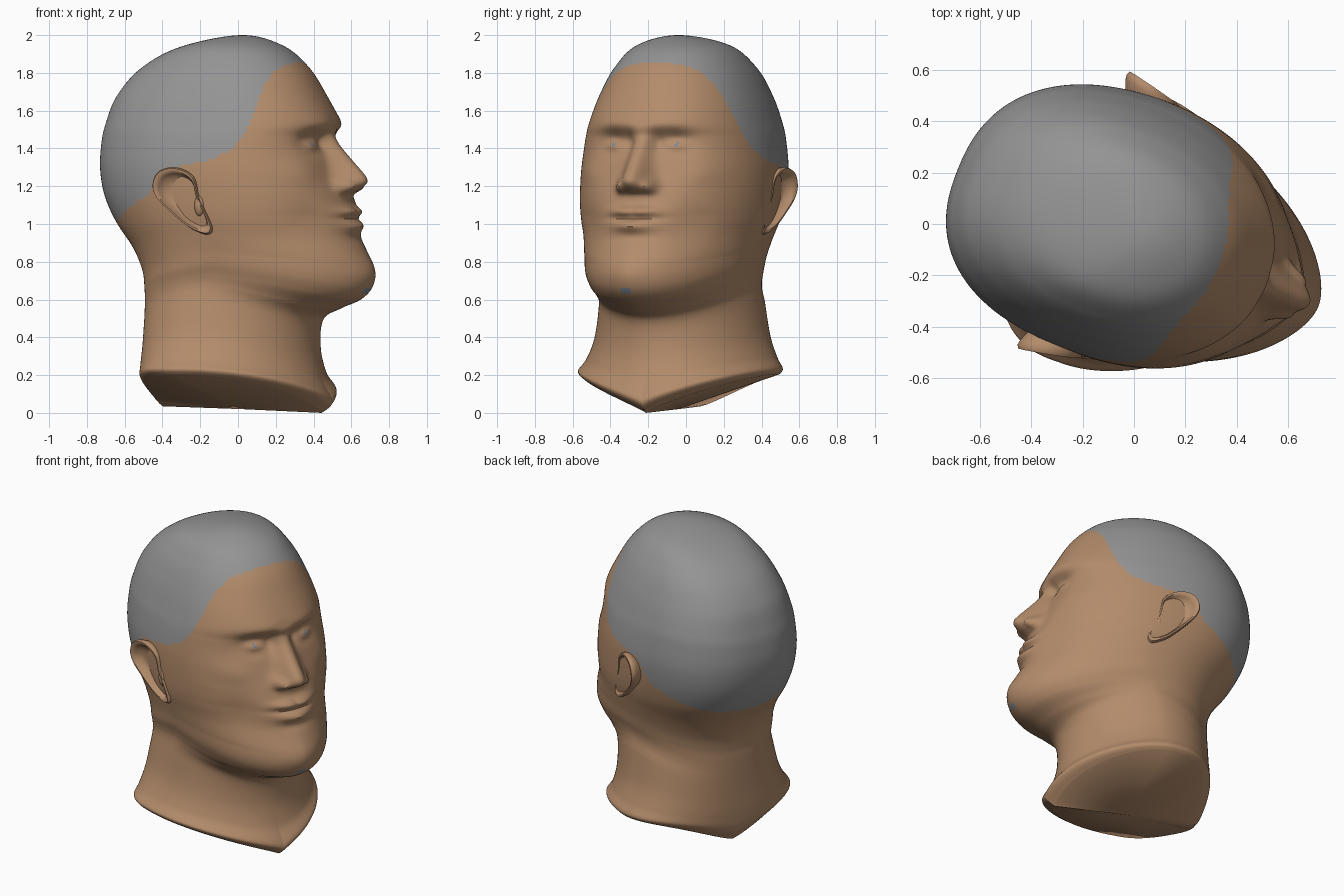
import bpy, bmesh, math
from mathutils import Matrix

if "Cube" in bpy.data.objects:
    bpy.data.objects.remove(bpy.data.objects["Cube"])

# The head is turned: its local +u (forward) points 22 degrees right of +x
PLACE = Matrix.Translation((-0.01, -0.028, 0)) @ Matrix.Rotation(math.radians(-22), 4, 'Z')


def material(name, rgb):
    m = bpy.data.materials.new(name)
    m.diffuse_color = (*rgb, 1)
    m.use_nodes = True
    m.node_tree.nodes["Principled BSDF"].inputs["Base Color"].default_value = m.diffuse_color
    return m


SKIN = material("skin tan", (0.45, 0.26, 0.145))
HAIR = material("cropped hair grey", (0.295, 0.295, 0.30))
BLUE = material("muted blue", (0.20, 0.25, 0.31))


def spline(p0, p1, p2, p3, t):
    return [0.5 * (2 * b + (c - a) * t + (2 * a - 5 * b + 4 * c - d) * t * t
                   + (3 * b - a - 3 * c + d) * t ** 3)
            for a, b, c, d in zip(p0, p1, p2, p3)]


def lerp(table, x):
    if x <= table[0][0]:
        return table[0][1]
    for (a, fa), (b, fb) in zip(table, table[1:]):
        if x <= b:
            return fa + (fb - fa) * (x - a) / (b - a)
    return table[-1][1]


def finish(name, bm, mats):
    bmesh.ops.recalc_face_normals(bm, faces=bm.faces)
    me = bpy.data.meshes.new(name)
    bm.to_mesh(me)
    bm.free()
    ob = bpy.data.objects.new(name, me)
    bpy.context.collection.objects.link(ob)
    for m in mats:
        me.materials.append(m)
    ob.matrix_world = PLACE
    bpy.ops.object.select_all(action='DESELECT')
    ob.select_set(True)
    bpy.context.view_layer.objects.active = ob
    bpy.ops.object.shade_smooth_by_angle(angle=math.radians(50))
    return ob


def loft(bm, rings):
    vr = [[bm.verts.new(p) for p in r] for r in rings]
    n = len(vr[0])
    for a, b in zip(vr, vr[1:]):
        for j in range(n):
            k = (j + 1) % n
            bm.faces.new((a[j], a[k], b[k], b[j]))
    return vr


# Contour rows, crown to neck base: front u,z | side u,width,z | back u,z
ROWS = [
    (.03, 2.0, .03, 0, 2.0, .03, 2.0),
    (.25, 1.945, -.05, .235, 1.95, -.30, 1.935),
    (.39, 1.83, -.08, .355, 1.83, -.51, 1.82),
    (.485, 1.68, -.09, .43, 1.68, -.635, 1.67),
    (.555, 1.54, -.09, .478, 1.53, -.69, 1.52),
    (.54, 1.45, -.07, .50, 1.44, -.71, 1.42),
    (.57, 1.31, -.05, .518, 1.30, -.715, 1.29),
    (.63, 1.16, -.02, .517, 1.16, -.69, 1.15),
    (.675, 1.05, .02, .507, 1.04, -.625, 1.01),
    (.70, .92, .04, .485, .94, -.525, .87),
    (.77, .77, .05, .467, .86, -.47, .75),
    (.765, .67, .05, .455, .79, -.455, .66),
    (.70, .60, .03, .438, .73, -.455, .59),
    (.58, .55, 0, .432, .68, -.455, .53),
    (.475, .49, -.03, .44, .61, -.455, .47),
    (.455, .34, -.06, .47, .42, -.455, .34),
    (.49, .18, -.07, .515, .30, -.455, .21),
    (.55, .06, -.07, .555, .235, -.445, .11),
    (.49, .0, -.07, .54, .205, -.40, .035),
]
FRONT_POWER = [(0, 2), (3, 2.2), (5, 2.25), (7, 2.05), (8, 1.88), (10, 1.76), (12, 1.88),
               (15, 1.9), (18, 1.75)]
BACK_POWER = [(0, 2), (2, 2.3), (4, 2.4), (8, 2.35), (11, 2.35), (15, 2.35), (18, 2.4)]
# Sideways lean of the back of the skull and neck, and of the neck base
BACK_LEAN = [(1, 0), (3, -.025), (8, -.03), (11, -.055), (18, -.045)]
BASE_LEAN = [(14, 0), (17, -.022)]
NOSE = [(1.12, 0), (1.155, .015), (1.185, .09), (1.215, .138), (1.24, .152),
        (1.28, .135), (1.34, .097), (1.42, .045), (1.47, .02), (1.54, 0)]
# Soft swellings and hollows: amount, side v, height z, spread v, spread z
FEATURES = [
    (-.042, .175, 1.43, .09, .06),    # eye sockets
    (-.026, .075, 1.43, .035, .05),   # inner eye corners
    (.032, .18, 1.415, .055, .028),   # eyeballs and lids
    (.008, .14, 1.535, .12, .04),     # brow ridge
    (.018, .32, 1.27, .10, .07),      # cheekbones
    (-.018, .30, 1.02, .10, .09),     # cheek hollows
    (.032, .05, 1.068, .085, .024),   # upper lip
    (-.016, 0, 1.03, .15, .010),      # mouth line
    (.034, .0, .99, .11, .028),       # lower lip
    (-.010, 0, .925, .11, .025),      # fold above chin
    (.008, 0, .75, .13, .07),         # chin
    (.045, .085, 1.20, .03, .032),    # nostril wings
]


def sculpt(u, v, z):
    a = abs(v)
    d = sum(h * math.exp(-((a - v0) / sv) ** 2 - ((z - z0) / sz) ** 2)
            for h, v0, z0, sv, sz in FEATURES)
    width = lerp([(1.17, .09), (1.25, .075), (1.36, .06), (1.5, .065)], z)
    return u + d + lerp(NOSE, z) * math.exp(-(a / width) ** 2.4)


# Head and neck: one skin lofted through the contour rows
SEG, SUB = 192, 10
r1 = ROWS[1]
pts = [(r1[5], r1[6], r1[2], -r1[3], r1[4], r1[0], r1[1])] + ROWS + [ROWS[-1]]
rings = []
for i in range(len(ROWS) - 1):
    for s in range(SUB + (i == len(ROWS) - 2)):
        t = s / SUB
        uf, zf, us, w, zs, ub, zb = spline(*pts[i:i + 4], t)
        row = i + t
        vee = min(max((row - 14) / 3, 0), 1)
        ring = []
        for j in range(SEG):
            phi = 2 * math.pi * j / SEG
            th = phi - .45 * math.sin(phi)
            c, sn = math.cos(th), math.sin(th)
            p = lerp(FRONT_POWER if c > 0 else BACK_POWER, row)
            ca, sa = abs(c), abs(sn)
            ue, ze = (uf, zf) if c > 0 else (ub, zb)
            u = us + (ue - us) * ca ** (2 / p)
            v = math.copysign(w * sa ** (2 / p), sn)
            k = (1 - vee) * ca ** 1.4 + vee * (1 - sa) ** (1 if c > 0 else 1.6)
            z = zs + (ze - zs) * k
            if c > 0:
                u = sculpt(u, v, z)
            else:
                v += lerp(BACK_LEAN, row) * ca
            ring.append((u, v + lerp(BASE_LEAN, row) * sa, z))
        rings.append(ring)

bm = bmesh.new()
vr = loft(bm, rings)
# Neck underside, a shallow keel
mid = bm.verts.new((0.03, 0, .02))
for j in range(SEG):
    bm.faces.new((vr[-1][j], vr[-1][(j + 1) % SEG], mid))
bmesh.ops.remove_doubles(bm, verts=vr[0], dist=1e-4)

# Hair: faces above a hairline height that depends on forward position
HAIRLINE = [(-.62, .98), (-.3, 1.16), (-.2, 1.29), (-.1, 1.31), (.08, 1.345),
            (.17, 1.40), (.235, 1.49), (.262, 1.6), (.285, 1.72), (.31, 1.81), (.37, 1.86)]
for f in bm.faces:
    m = f.calc_center_median()
    f.material_index = int(m.z > lerp(HAIRLINE, m.x))
    # irises and the small spot under the chin
    iris = math.hypot(abs(m.y) - .18, m.z - 1.42) < .012
    spot = abs(m.y + .01) < .03 and .635 < m.z < .66
    if m.x > .3 and (iris or spot):
        f.material_index = 2
finish("head_and_neck", bm, [SKIN, HAIR, BLUE])

# Ears: a smooth outline lofted into a rim and a hollow bowl
OUTLINE = [(-.245, 1.21), (-.21, 1.28), (-.12, 1.30), (-.03, 1.25), (0, 1.14),
           (.05, 1.03), (.065, .965), (.03, .945), (-.06, .985), (-.16, 1.07), (-.225, 1.14)]
LAYERS = [(.74, -.10), (.92, -.04), (.98, -.015), (1, .005), (.96, .02), (.88, .02),
          (.80, .005), (.72, -.02), (.5, -.03), (.25, -.03)]


def ear(name, side, out):
    n = len(OUTLINE)
    loop = [spline(*[OUTLINE[(i + k) % n] for k in range(4)], s / 5)
            for i in range(n) for s in range(5)]
    cu, cz = -.08, 1.13
    rings = []
    for sc, dv in LAYERS:
        ring = []
        for u, z in loop:
            uu, zz = cu + (u - cu) * sc, cz + (z - cz) * sc
            ring.append((uu, side * (out - .22 * uu + .04 * (zz - cz) + dv), zz))
        rings.append(ring)
    bm = bmesh.new()
    vr = loft(bm, rings)
    bm.faces.new(vr[0])
    bm.faces.new(vr[-1])
    # small flap in front of the ear canal
    res = bmesh.ops.create_uvsphere(bm, u_segments=16, v_segments=10, radius=1)
    flap = Matrix.Translation((-.005, side * (out - .012), 1.10)) @ Matrix.Diagonal((.03, .03, .06, 1))
    bmesh.ops.transform(bm, matrix=flap, verts=res['verts'])
    finish(name, bm, [SKIN])


ear("left_ear", 1, .497)
ear("right_ear", -1, .512)
